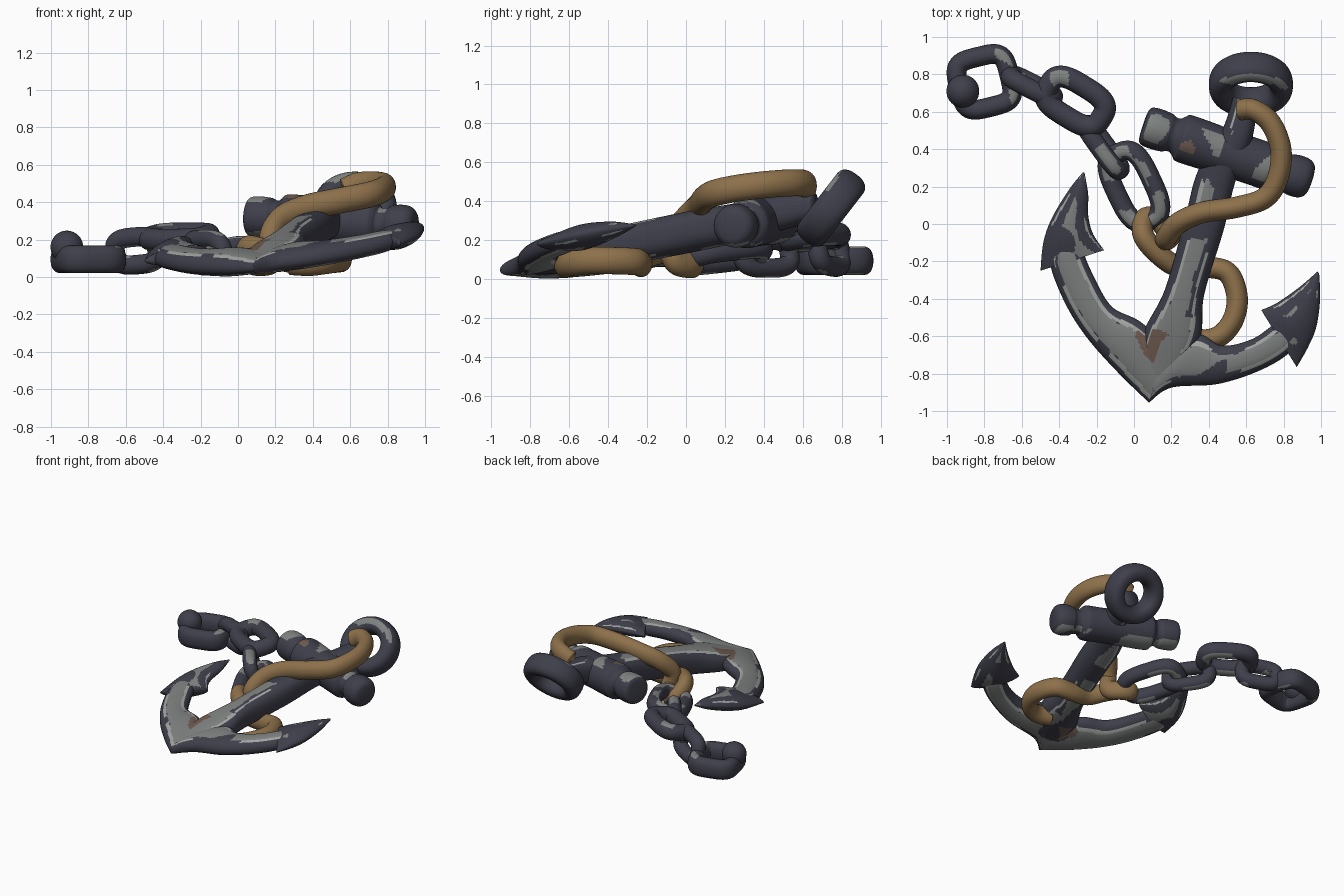
import bpy, bmesh, math
from mathutils import Vector, noise

if "Cube" in bpy.data.objects:
    bpy.data.objects.remove(bpy.data.objects["Cube"])

def material(name, rgb):
    m = bpy.data.materials.new(name)
    m.diffuse_color = (*rgb, 1)
    m.use_nodes = True
    m.node_tree.nodes["Principled BSDF"].inputs["Base Color"].default_value = m.diffuse_color
    return m

DARK = material("dark iron", (0.05, 0.05, 0.072))
GREY = material("worn grey", (0.21, 0.225, 0.215))
LIGHT = material("bare edge", (0.36, 0.38, 0.36))
RUST = material("rust brown", (0.16, 0.105, 0.08))
ROPE = material("rope tan", (0.27, 0.165, 0.07))
IRON = [DARK, GREY, LIGHT, RUST]
UP = Vector((-0.13, -0.16, 1)).normalized()      # normal of the tilted anchor plane

# Wear rules: return a material slot from face centre and normal
def wear_arm(c, n):
    d, k = abs(n.dot(UP)), noise.noise(c * 3.1 + Vector((4, 1, 0)))
    wob = 0.03 * noise.noise(c * 14)
    if d > 0.9 and abs(c.x - 0.095 + wob) < 0.5 * (c.y + 0.75) and c.y < -0.575 + wob:
        return 3
    if d > 0.95 + 0.5 * wob and k > -0.3:
        return 1
    return 2 if 0.86 < d <= 0.95 and k > -0.12 else 0

def wear_shank(c, n):
    off = c.x - 0.375 - 0.25 * c.y + 0.04 * noise.noise(c * 6)
    d = abs(n.dot(UP))
    if c.y > -0.5 and (off > 0.03 or -0.08 < c.y < 0.08):
        return 2 if 0.85 < d < 0.93 and c.y < -0.15 and off > 0 else 0
    return wear_arm(c, n)

def wear_fluke(c, n):
    d, k = abs(n.dot(UP)), noise.noise(c * 5)
    return 1 if d > 0.96 and k > -0.02 else 2 if 0.7 < d < 0.8 and k > 0.0 else 0

def wear_chain(c, n):
    return 1 if abs(n.z) > 0.78 and noise.noise(c * 5 + Vector((2, 7, 3))) > 0.17 else 0

def wear_ring(c, n):
    return 1 if n.z > 0.6 and n.y < -0.2 and noise.noise(c * 4) > 0.0 else 0

def wear_stock(c, n):
    if n.z > 0.85 and (c - Vector((0.28, 0.4, c.z))).length < 0.05 + 0.03 * noise.noise(c * 12):
        return 3
    return 1 if abs(n.z) > 0.72 and noise.noise(c * 4.2 + Vector((1, 0, 5))) > 0.1 else 0

def skin(name, rings, mats, closed=False, rule=None):
    """Join rings of points into a smooth solid."""
    bm = bmesh.new()
    vs = [[bm.verts.new(p) for p in r] for r in rings]
    k, n = len(rings[0]), len(rings)
    for i in range(n if closed else n - 1):
        a, b = vs[i], vs[(i + 1) % n]
        for j in range(k):
            bm.faces.new((a[j], a[(j + 1) % k], b[(j + 1) % k], b[j]))
    if not closed:
        bm.faces.new(vs[0])
        bm.faces.new(vs[-1])
    bmesh.ops.recalc_face_normals(bm, faces=bm.faces)
    bm.normal_update()
    for f in bm.faces:
        f.smooth = True
        if rule:
            f.material_index = rule(f.calc_center_median(), f.normal)
    me = bpy.data.meshes.new(name)
    bm.to_mesh(me)
    bm.free()
    for m in mats:
        me.materials.append(m)
    ob = bpy.data.objects.new(name, me)
    bpy.context.collection.objects.link(ob)
    return ob

def spline(pts, steps):
    """Smooth curve through points."""
    pts = [Vector(p) for p in pts]
    out = []
    for i in range(len(pts) - 1):
        a, b, c, d = pts[max(i - 1, 0)], pts[i], pts[i + 1], pts[min(i + 2, len(pts) - 1)]
        for s in range(steps):
            t = s / steps
            out.append(0.5 * (2 * b + (c - a) * t + (2 * a - 5 * b + 4 * c - d) * t * t
                              + (3 * b - a - 3 * c + d) * t ** 3))
    return out + [pts[-1]]

def sgnpow(v, e):
    return math.copysign(abs(v) ** e, v)

def blade(name, edge_a, edge_b, thick, power, rule, seg=72, steps=26):
    """Solid between two edge curves in the anchor plane; power shapes the section."""
    a, b = spline([(*p, 0) for p in edge_a], steps), spline([(*p, 0) for p in edge_b], steps)
    h = spline([(t, 0, 0) for t in thick], steps)
    rings = []
    for p, q, t in zip(a, b, h):
        m, w, ring = (p + q) / 2, (q - p) / 2, []
        for j in range(seg):
            u = 2 * math.pi * (j + 0.5) / seg
            v = m + w * sgnpow(math.cos(u), 2 / power)
            v.z = 0.19 + 0.13 * v.x + 0.16 * v.y + t.x * sgnpow(math.sin(u), 2 / power)
            ring.append(v)
        rings.append(ring)
    return skin(name, rings, IRON, rule=rule)

def tube(name, path, radii, mats, rule=None, seg=28, tall=1):
    """Round tube along a path with carried frames; tall stretches it upward."""
    rings, side = [], None
    for i, p in enumerate(path):
        t = (path[min(i + 1, len(path) - 1)] - path[max(i - 1, 0)]).normalized()
        side = t.orthogonal() if side is None else side - t * side.dot(t)
        side.normalize()
        up, ring = t.cross(side), []
        for j in range(seg):
            u = 2 * math.pi * j / seg
            o = radii[i] * (side * math.cos(u) + up * math.sin(u))
            ring.append(p + Vector((o.x, o.y, o.z * tall)))
        rings.append(ring)
    return skin(name, rings, mats, rule=rule)

def link(name, centre, along, normal, hl, hw, r, depth=None, power=3.2, box=2, rule=wear_chain, n=96, seg=28):
    """Closed rounded loop: chain link or ring, depth is its half size along the normal."""
    c, x, z = Vector(centre), Vector(along).normalized(), Vector(normal)
    depth = depth or r
    z = (z - x * z.dot(x)).normalized()
    y = z.cross(x)
    pts = [c + x * hl * sgnpow(math.cos(u), 2 / power) + y * hw * sgnpow(math.sin(u), 2 / power)
           for u in (2 * math.pi * (i + 0.5) / n for i in range(n))]
    rings = []
    for i, p in enumerate(pts):
        o = (pts[(i + 1) % n] - pts[i - 1]).normalized().cross(z)
        rings.append([p + o * r * sgnpow(math.cos(u), 2 / box) + z * depth * sgnpow(math.sin(u), 2 / box)
                      for u in (2 * math.pi * (j + 0.5) / seg for j in range(seg))])
    return skin(name, rings, IRON, closed=True, rule=rule)

# Shank and the two arms
blade("shank", [(0.02, -0.78), (0.05, -0.58), (0.165, -0.35), (0.27, 0.02), (0.34, 0.28), (0.47, 0.5), (0.53, 0.68)],
      [(0.2, -0.86), (0.35, -0.62), (0.375, -0.38), (0.48, -0.03), (0.54, 0.22), (0.63, 0.45), (0.66, 0.64)],
      [0.05, 0.085, 0.1, 0.105, 0.1, 0.09, 0.07], 2.5, wear_shank)
blade("left_arm", [(0.08, -0.955), (-0.08, -0.8), (-0.25, -0.61), (-0.37, -0.42), (-0.45, -0.2), (-0.41, -0.05)],
      [(0.2, -0.66), (0.03, -0.52), (-0.12, -0.44), (-0.22, -0.27), (-0.28, -0.12), (-0.3, 0.0)],
      [0.05, 0.07, 0.065, 0.06, 0.055, 0.03], 2.2, wear_arm)
blade("right_arm", [(0.08, -0.955), (0.2, -0.875), (0.45, -0.855), (0.68, -0.78), (0.84, -0.68), (0.91, -0.56)],
      [(0.16, -0.66), (0.34, -0.59), (0.47, -0.65), (0.62, -0.62), (0.73, -0.55), (0.81, -0.48)],
      [0.05, 0.07, 0.065, 0.06, 0.055, 0.03], 2.2, wear_arm)

# Barbed flukes
blade("left_fluke", [(-0.275, 0.275), (-0.35, 0.18), (-0.44, 0.03), (-0.485, -0.1), (-0.5, -0.25)],
      [(-0.265, 0.275), (-0.245, 0.16), (-0.245, 0.05), (-0.22, -0.05), (-0.16, -0.14)],
      [0.005, 0.04, 0.06, 0.065, 0.045], 1.7, wear_fluke)
blade("right_fluke", [(0.99, -0.265), (0.995, -0.4), (0.975, -0.55), (0.93, -0.66), (0.87, -0.765)],
      [(0.98, -0.255), (0.9, -0.325), (0.82, -0.385), (0.75, -0.43), (0.68, -0.46)],
      [0.005, 0.04, 0.06, 0.065, 0.045], 1.7, wear_fluke)

# Stock: turned bar with end knobs
A, B = Vector((0.05, 0.53, 0.325)), Vector((0.95, 0.23, 0.27))
profile = [(0, .04), (0.005, .085), (.025, .105), (.08, .11), (.14, .105), (.165, .095), (.19, .095), (.215, .115),
           (.24, .13), (.35, .13), (.5, .125), (.65, .125), (.74, .125), (.77, .11), (.79, .09), (.83, .09),
           (.86, .105), (.91, .112), (.96, .105), (.99, .08), (1, .04)]
prof = spline([(t, r, 0) for t, r in profile], 7)
tube("stock", [A.lerp(B, p.x) for p in prof], [p.y for p in prof], IRON, wear_stock, 56)

# Broad ring at the head of the shank
link("head_ring", (0.625, 0.745, 0.365), (1, 0, 0), (0, 0.79, -0.61), 0.163, 0.155, 0.062, 0.085, 2, 2.4, wear_ring)

# Rope: from the ring, over the shank, through the chain and under the shank
path = spline([(0.57, 0.61, 0.46), (0.64, 0.61, 0.49), (0.73, 0.54, 0.495), (0.785, 0.4, 0.485), (0.77, 0.25, 0.465),
               (0.7, 0.14, 0.44), (0.55, 0.09, 0.41), (0.36, 0.06, 0.37), (0.23, 0.0, 0.31), (0.17, -0.08, 0.21),
               (0.19, -0.06, 0.1), (0.13, 0.02, 0.075), (0.06, 0.03, 0.09), (0.05, -0.06, 0.15), (0.13, -0.16, 0.14),
               (0.24, -0.23, 0.1), (0.38, -0.23, 0.08), (0.5, -0.26, 0.09), (0.55, -0.38, 0.095),
               (0.535, -0.5, 0.095), (0.47, -0.59, 0.085), (0.38, -0.62, 0.075), (0.28, -0.6, 0.08)], 8)
tube("rope", path, [0.057] * len(path), [ROPE], tall=1.22)

# Chain links, alternating flat and upright
links = [((0.0, 0.2, 0.12), (0.42, -0.9, -0.1), (-0.35, 0, 1), 0.2, 0.105, 0.052, 0.058),
         ((-0.165, 0.41, 0.13), (0.58, -0.8, 0), (0.8, 0.58, 0.25), 0.15, 0.075, 0.05),
         ((-0.315, 0.655, 0.215), (0.85, -0.52, 0), (-0.1, -0.15, 1), 0.165, 0.095, 0.058, 0.06),
         ((-0.545, 0.735, 0.14), (0.87, -0.45, 0.08), (0.45, 0.86, 0.2), 0.125, 0.075, 0.052),
         ((-0.8, 0.76, 0.095), (0.97, 0.24, 0), (0, 0, 1), 0.138, 0.138, 0.053, 0.074, 4.0, 2.3)]
for i, spec in enumerate(links):
    link("chain_link_%d" % (i + 1), *spec)

# Knob closing the end link
knob = [(Vector((-0.915, 0.71, 0.16 - 0.088 * math.cos(a))), 0.088 * math.sin(a))
        for a in (math.pi * (i + 0.3) / 16.6 for i in range(17))]
tube("end_knob", [k[0] for k in knob], [k[1] for k in knob], IRON, wear_chain)
